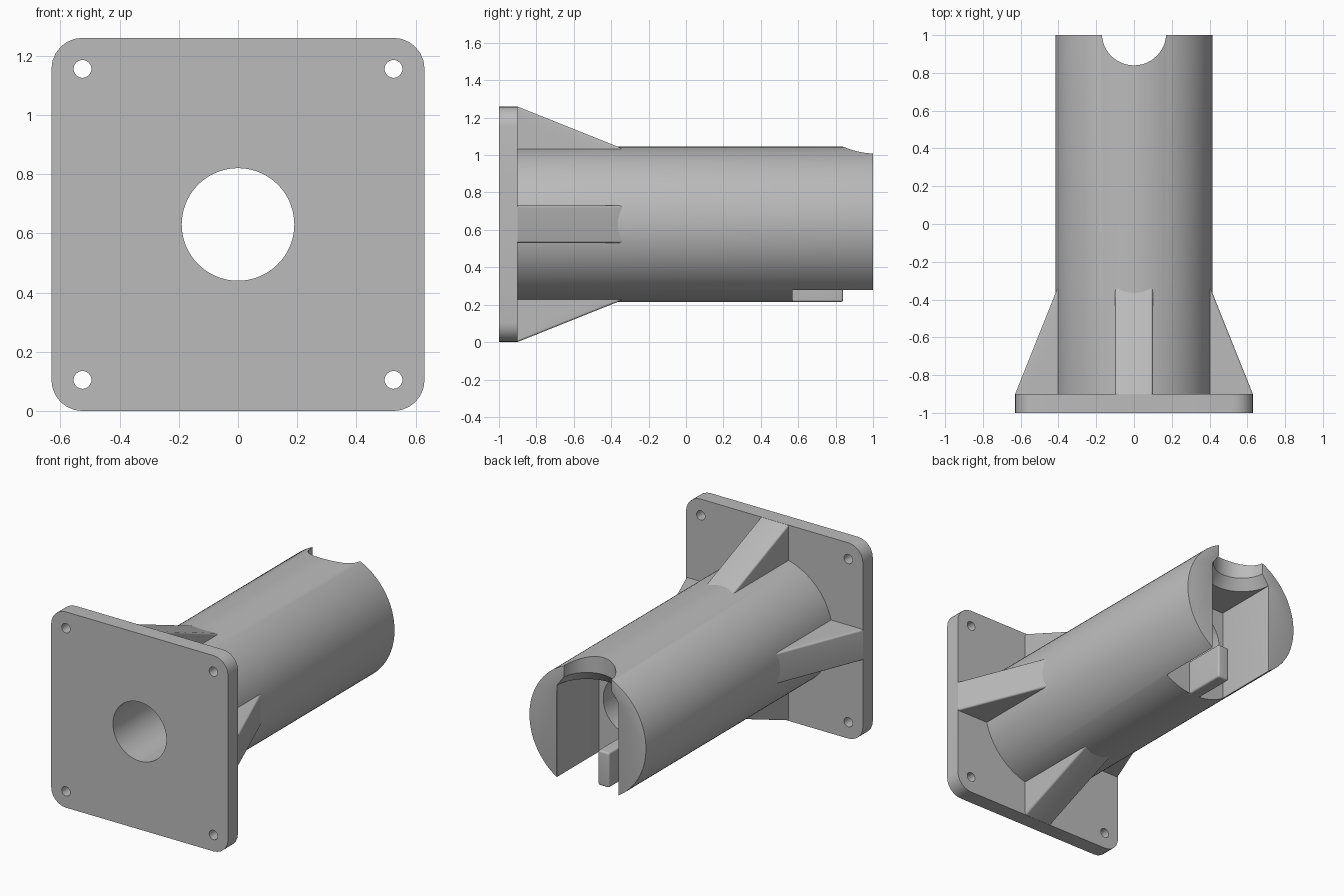
import bpy, bmesh, math
from mathutils import Matrix, Vector

if "Cube" in bpy.data.objects:
    bpy.data.objects.remove(bpy.data.objects["Cube"], do_unlink=True)

MID = 0.63          # height of the tube axis, also half the plate size
TUBE_R = 0.415
BORE_R = 0.19

grey = bpy.data.materials.new("plain_grey")
grey.use_nodes = True
grey.diffuse_color = (0.5, 0.5, 0.5, 1)
grey.node_tree.nodes["Principled BSDF"].inputs["Base Color"].default_value = (0.5, 0.5, 0.5, 1)


def make(name, bm):
    bmesh.ops.recalc_face_normals(bm, faces=bm.faces)
    mesh = bpy.data.meshes.new(name)
    bm.to_mesh(mesh)
    bm.free()
    mesh.materials.append(grey)
    obj = bpy.data.objects.new(name, mesh)
    bpy.context.collection.objects.link(obj)
    return obj


def prism(name, points, offset, bevel=0, bevel_rule=None):
    """Extrude a closed outline, optionally rounding the edges a rule picks."""
    bm = bmesh.new()
    face = bm.faces.new([bm.verts.new(p) for p in points])
    out = bmesh.ops.extrude_face_region(bm, geom=[face], use_keep_orig=True)
    moved = [v for v in out["geom"] if isinstance(v, bmesh.types.BMVert)]
    bmesh.ops.translate(bm, verts=moved, vec=offset)
    if bevel:
        edges = [e for e in bm.edges if bevel_rule(e)]
        bmesh.ops.bevel(bm, geom=edges, offset=bevel, segments=6, profile=0.5, affect="EDGES")
    return make(name, bm)


def rod(name, x, z, radius, y0, y1, sides=96):
    """Cylinder lying along y."""
    ring = [(x + radius * math.cos(a), y0, z + radius * math.sin(a))
            for a in (math.tau * i / sides for i in range(sides))]
    return prism(name, ring, (0, y1 - y0, 0))


def upright(name, r_low, r_high, z0, z1):
    """Vertical cone or cylinder at the open end of the tube."""
    bm = bmesh.new()
    bmesh.ops.create_cone(bm, cap_ends=True, segments=96, radius1=r_low, radius2=r_high,
                          depth=z1 - z0, matrix=Matrix.Translation((0, 1.01, (z0 + z1) / 2)))
    return make(name, bm)


def cut(obj, cutters):
    bpy.context.view_layer.objects.active = obj
    for c in cutters:
        c.hide_render = True
        mod = obj.modifiers.new("cut", "BOOLEAN")
        mod.operation = "DIFFERENCE"
        mod.solver = "EXACT"
        mod.object = c
        bpy.ops.object.modifier_apply(modifier=mod.name)
        bpy.data.objects.remove(c, do_unlink=True)


# mounting plate with rounded corners, bolt holes and central bore
corners = [(-MID, -1, 0), (MID, -1, 0), (MID, -1, 2 * MID), (-MID, -1, 2 * MID)]
plate = prism("mounting_plate", corners, (0, 0.1, 0), 0.105,
              lambda e: abs(e.verts[0].co.y - e.verts[1].co.y) > 0.05)
holes = [rod("hole", sx * 0.525, MID + sz * 0.525, 0.03, -1.1, -0.8, 32)
         for sx in (-1, 1) for sz in (-1, 1)]
cut(plate, holes + [rod("bore", 0, MID, BORE_R, -1.1, -0.8)])

# tube with bore, bottom slot and half-round notch at its open end
tube = rod("tube", 0, MID, TUBE_R, -0.9, 1)
slot = prism("slot", [(-0.22, 0.57, -0.1), (0.22, 0.57, -0.1),
                      (0.22, 0.57, 0.87), (-0.22, 0.57, 0.87)], (0, 0.6, 0))
cut(tube, [rod("bore", 0, MID, BORE_R, -1, 0.7), slot,
           upright("flare", 0.2203, 0.17, 0.868, 0.935),
           upright("notch", 0.17, 0.17, 0.9, 1.3)])

# soft rim around the open end
bm = bmesh.new()
bm.from_mesh(tube.data)
bmesh.ops.remove_doubles(bm, verts=bm.verts, dist=0.0005)
rim = [e for e in bm.edges if all(v.co.y > 0.9995 for v in e.verts)
       and any(f.normal.y < 0.9 for f in e.link_faces)]
bmesh.ops.bevel(bm, geom=rim, offset=0.014, segments=3, profile=0.5,
                affect="EDGES", clamp_overlap=True)
bm.to_mesh(tube.data)
bm.free()

# four sloping ribs bracing the tube on the plate
outline = [(-0.95, 0.3), (-0.95, 0.6), (-0.9, 0.629), (-0.36, 0.413), (-0.3, 0.389), (-0.3, 0.3)]
ribs = []
for i, side in enumerate(("top", "left", "bottom", "right")):
    rib = prism(side + "_rib", [(-0.1, y, r) for y, r in outline], (0.2, 0, 0), 0.012,
                lambda e: abs(e.verts[0].co.x - e.verts[1].co.x) < 0.01
                and all(v.co.z > 0.35 and v.co.y > -0.92 for v in e.verts))
    rib.data.transform(Matrix.Translation((0, 0, MID)) @ Matrix.Rotation(i * math.pi / 2, 4, "Y"))
    ribs.append(rib)

# thin key standing in the slot
key = prism("slot_key", [(-0.04, 0.55, 0.215), (0.04, 0.55, 0.215),
                         (0.04, 0.55, 0.44), (-0.04, 0.55, 0.44)], (0, 0.29, 0), 0.012,
            lambda e: any(v.co.y > 0.7 for v in e.verts))

# smooth shading with sharp creases
bpy.ops.object.select_all(action="DESELECT")
for obj in [plate, tube, key] + ribs:
    obj.select_set(True)
bpy.context.view_layer.objects.active = tube
bpy.ops.object.shade_smooth_by_angle(angle=math.radians(32))
